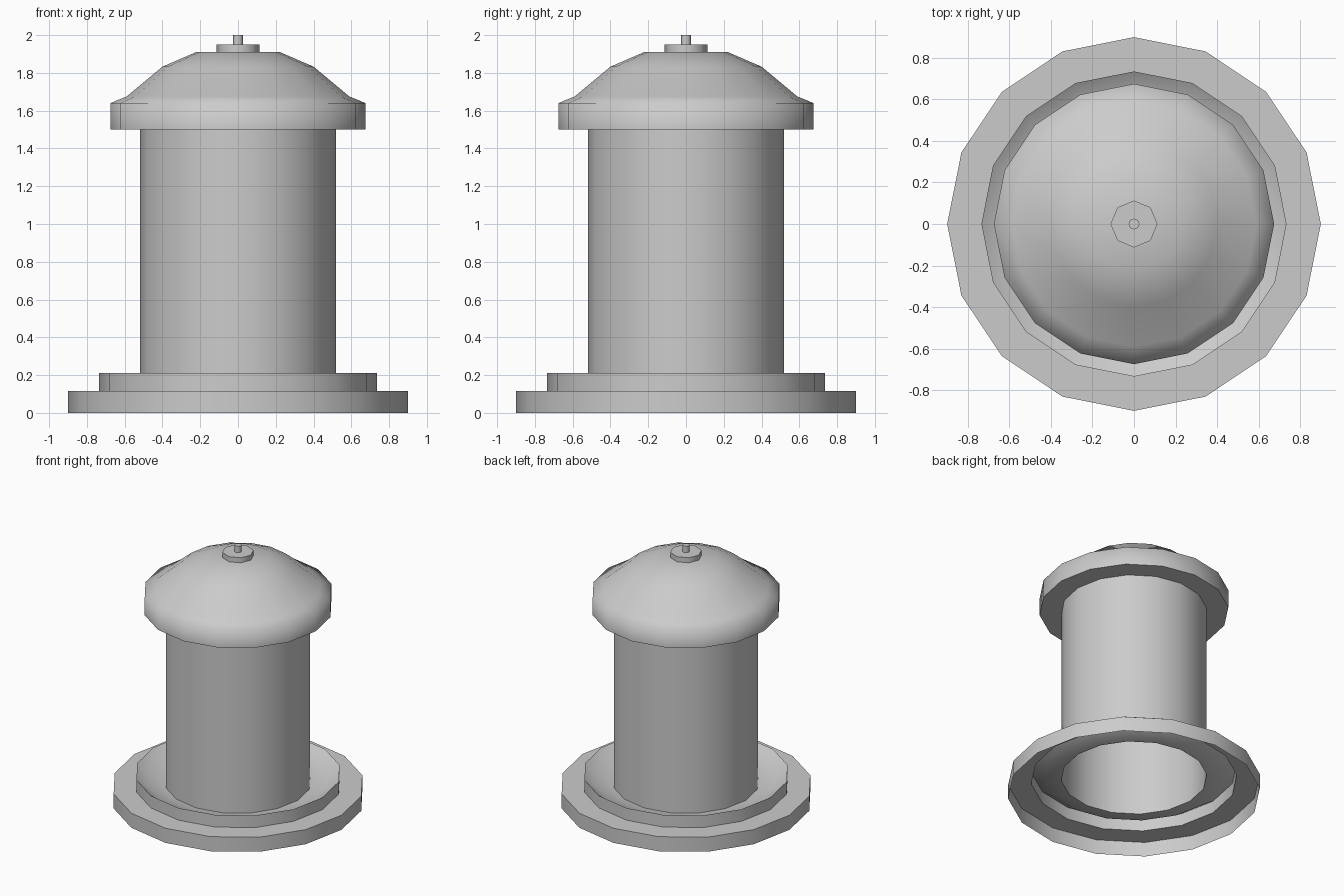
import bpy, bmesh, math

cube = bpy.data.objects.get("Cube")
if cube:
    bpy.data.objects.remove(cube, do_unlink=True)

grey = bpy.data.materials.new("plain grey")
grey.use_nodes = True
grey.diffuse_color = (0.6, 0.6, 0.6, 1)
grey.node_tree.nodes["Principled BSDF"].inputs["Base Color"].default_value = (0.6, 0.6, 0.6, 1)


def lathe(name, profile, sides, smooth_angle):
    """Spin a (radius, height) profile, listed from the bottom up, round z."""
    bm = bmesh.new()
    rings = []
    for r, z in profile:
        if r == 0:
            rings.append([bm.verts.new((0, 0, z))] * sides)
        else:
            turn = [2 * math.pi * i / sides for i in range(sides)]
            rings.append([bm.verts.new((r * math.cos(a), r * math.sin(a), z)) for a in turn])
    for low, high in zip(rings, rings[1:]):
        for i in range(sides):
            j = (i + 1) % sides
            corners = dict.fromkeys((low[i], low[j], high[j], high[i]))
            bm.faces.new(list(corners))
    mesh = bpy.data.meshes.new(name)
    bm.to_mesh(mesh)
    bm.free()
    mesh.materials.append(grey)
    obj = bpy.data.objects.new(name, mesh)
    bpy.context.collection.objects.link(obj)
    bpy.ops.object.select_all(action='DESELECT')
    obj.select_set(True)
    bpy.context.view_layer.objects.active = obj
    bpy.ops.object.shade_smooth_by_angle(angle=math.radians(smooth_angle))
    return obj


# Hollow stepped base with a shallow dish around the column
lathe("stepped_base", [(0.9, 0), (0.9, 0.115), (0.735, 0.115), (0.735, 0.21),
                       (0.645, 0.15), (0.52, 0.13)], 16, 40)

# Open tube column
lathe("column", [(0.52, 0.13), (0.52, 1.5)], 16, 40)

# Domed roof with a flat underside and an upright eave
lathe("domed_roof", [(0.52, 1.5), (0.675, 1.5), (0.675, 1.64), (0.59, 1.675),
                     (0.4, 1.833), (0.222, 1.91), (0, 1.91)], 16, 80)

# Cap disc and pin on the top
lathe("cap_disc", [(0.113, 1.91), (0.113, 1.95), (0, 1.95)], 8, 50)
lathe("cap_pin", [(0.026, 1.95), (0.026, 2), (0, 2)], 8, 50)
